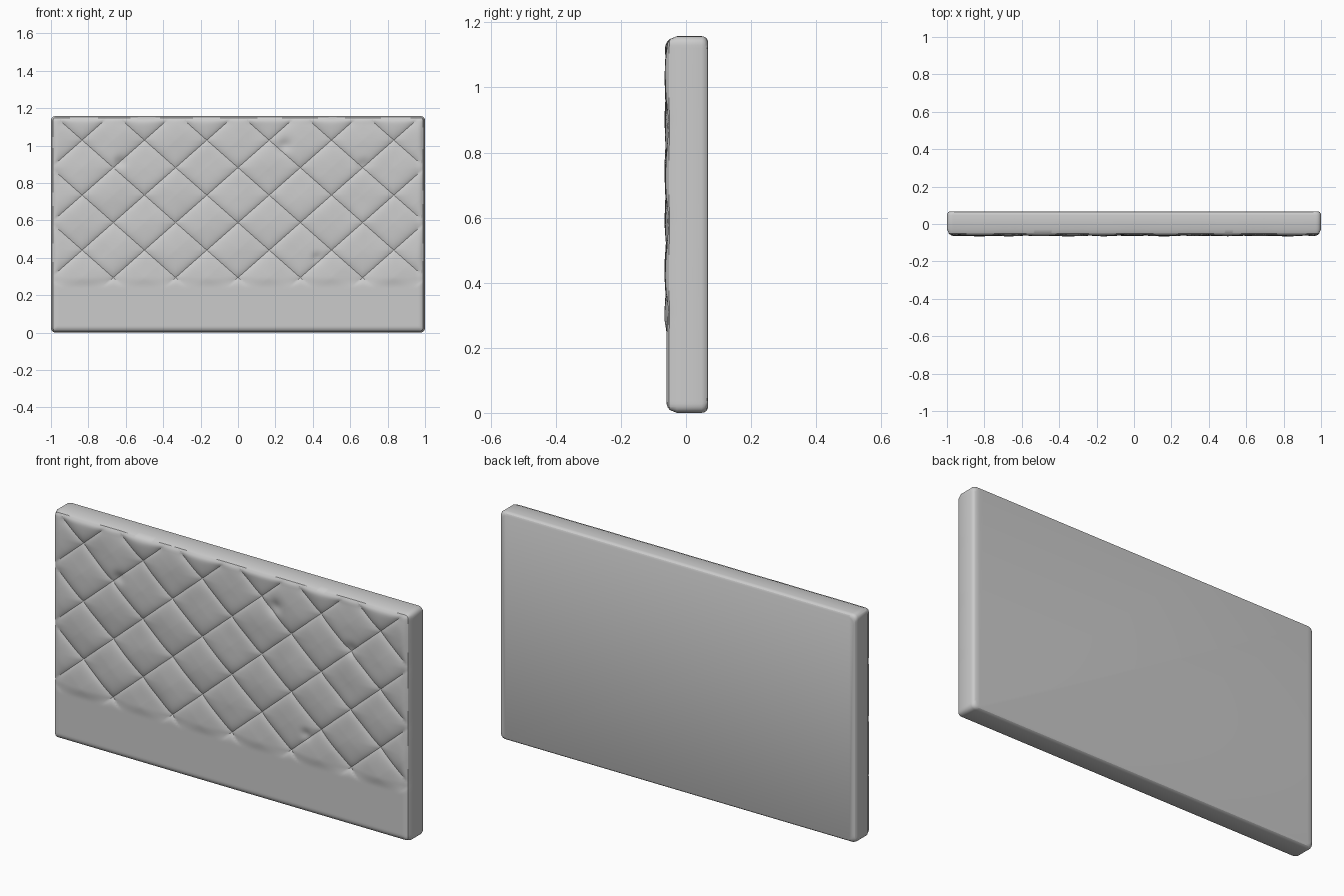
import bpy, bmesh
from math import exp, hypot, sqrt, sin
from mathutils import Vector, noise

if "Cube" in bpy.data.objects:
    bpy.data.objects.remove(bpy.data.objects["Cube"])

N = 16                          # grid steps per half diamond
HALF_W, HALF_H = 1 / 6, 0.147   # half size of one diamond
NX, NZ = 6 * N, 126
TOP = NZ * HALF_H / N
MID = TOP / 2
FRONT, BACK = -0.06, 0.068
ROLL = 0.032                    # rounding of the front rim
CORNER = 0.025                  # rounding of the four corners

# Stray creases in the upholstery: x, z, radius, depth
DENTS = [(0.25, 1.0, 0.035, 0.012), (0.42, 0.40, 0.025, 0.008),
         (-0.63, 0.91, 0.03, 0.009), (0.67, 0.90, 0.03, 0.008)]


def smooth(t):
    t = min(max(t, 0), 1)
    return t * t * (3 - 2 * t)


def line_distance(t):
    return abs(t - round(t))


def front_depth(x, z):
    """y of the padded front: diamond seams, pinched buttons, rolled rim."""
    u = x / (2 * HALF_W) + (z - 2 * HALF_H) / (2 * HALF_H)
    v = x / (2 * HALF_W) - (z - 2 * HALF_H) / (2 * HALF_H)
    du, dv = line_distance(u), line_distance(v)
    edge = min(1 - abs(x), z, TOP - z)
    tufted = smooth((z - 0.24) / 0.055)
    rim = smooth(edge / 0.05)
    seam = 0.007 * exp(-min(du, dv) / 0.09)
    button = 0.007 * exp(-hypot(du, dv) / 0.13)
    puff = 0.005 * sqrt(4 * du * dv)
    wrinkle = 0.004 * noise.noise(Vector((x * 7, z * 7, 0.3)))
    y = FRONT + rim * tufted * (seam + button - puff + wrinkle)
    for dx, dz, radius, depth in DENTS:
        y += depth * exp(-((x - dx) ** 2 + (z - dz) ** 2) / radius ** 2)
    if edge < ROLL:
        y += ROLL - sqrt(ROLL ** 2 - (ROLL - edge) ** 2)
    return y


def round_corner(x, z):
    """Pull a point of the rectangle onto rounded corners."""
    cx, cz = 1 - CORNER, MID - CORNER
    w = z - MID
    qx, qz = abs(x) - cx, abs(w) - cz
    if qx <= 0 or qz <= 0:
        return x, z
    k = max(qx, qz) / hypot(qx, qz)
    return ((cx + qx * k) * (1 if x > 0 else -1),
            MID + (cz + qz * k) * (1 if w > 0 else -1))


bm = bmesh.new()

# Tufted front
rows = []
for j in range(NZ + 1):
    row = []
    for i in range(-NX, NX + 1):
        x, z = i * HALF_W / N, j * HALF_H / N
        y = front_depth(x, z)
        px, pz = round_corner(x, z)
        row.append(bm.verts.new((px, y, pz)))
    rows.append(row)
for j in range(NZ):
    for i in range(2 * NX):
        a, b = rows[j][i], rows[j][i + 1]
        c, d = rows[j + 1][i + 1], rows[j + 1][i]
        # split each square along the seam that crosses it
        if (i + j + 1) % (2 * N) == 0:
            tris = ((a, b, d), (b, c, d))
        else:
            tris = ((a, b, c), (a, c, d))
        for t in tris:
            bm.faces.new(t)

# Sides and rounded back edge, ring by ring
ring = (rows[0] + [r[-1] for r in rows[1:]]
        + rows[-1][-2::-1] + [r[0] for r in rows[-2:0:-1]])
outline = [(v.co.x, v.co.z) for v in ring]
for inset, y in ((0, BACK - 0.02), (0.002, BACK - 0.011),
                 (0.007, BACK - 0.004), (0.016, BACK)):
    new = [bm.verts.new((x * (1 - inset), y, MID + (z - MID) * (1 - inset / MID)))
           for x, z in outline]
    for k in range(len(ring)):
        n = (k + 1) % len(ring)
        bm.faces.new((ring[k], new[k], new[n], ring[n]))
    ring = new

# Plain back
bm.faces.new(ring)
bmesh.ops.recalc_face_normals(bm, faces=bm.faces)

mesh = bpy.data.meshes.new("tufted_headboard")
bm.to_mesh(mesh)
bm.free()
headboard = bpy.data.objects.new("tufted_headboard", mesh)
bpy.context.collection.objects.link(headboard)

# Upholstery colour
grey = bpy.data.materials.new("light_grey_fabric")
grey.use_nodes = True
colour = (0.6, 0.6, 0.6, 1)
grey.diffuse_color = colour
grey.node_tree.nodes["Principled BSDF"].inputs["Base Color"].default_value = colour
mesh.materials.append(grey)

bpy.ops.object.select_all(action='DESELECT')
headboard.select_set(True)
bpy.context.view_layer.objects.active = headboard
bpy.ops.object.shade_smooth_by_angle(angle=0.5)
